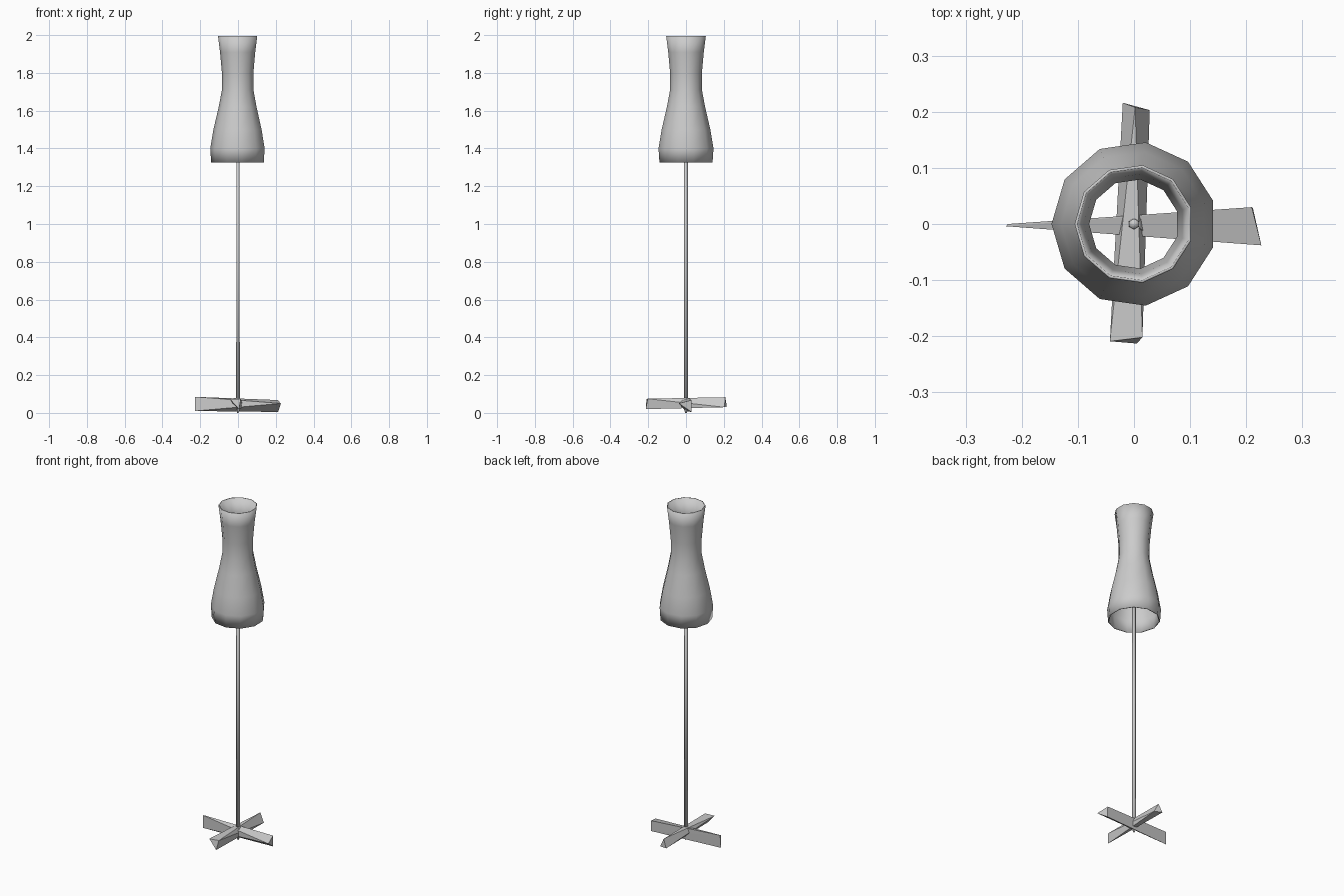
import bpy, bmesh
from math import cos, sin, tau

if "Cube" in bpy.data.objects:
    bpy.data.objects.remove(bpy.data.objects["Cube"])


def finish(bm, name, smooth=False):
    bmesh.ops.recalc_face_normals(bm, faces=bm.faces)
    mesh = bpy.data.meshes.new(name)
    bm.to_mesh(mesh)
    bm.free()
    ob = bpy.data.objects.new(name, mesh)
    bpy.context.collection.objects.link(ob)
    for p in mesh.polygons:
        p.use_smooth = smooth
    return ob


def lathe(name, profile, sides, smooth=False, caps=False):
    bm = bmesh.new()
    rings = [[bm.verts.new((r * cos(tau * (i + 0.5) / sides), r * sin(tau * (i + 0.5) / sides), z))
              for i in range(sides)] for r, z in profile]
    for a, b in zip(rings, rings[1:]):
        for i in range(sides):
            j = (i + 1) % sides
            bm.faces.new((a[i], a[j], b[j], b[i]))
    if caps:
        bm.faces.new(rings[0][::-1])
        bm.faces.new(rings[-1])
    return finish(bm, name, smooth)


def hull(name, points):
    bm = bmesh.new()
    for p in points:
        bm.verts.new(p)
    res = bmesh.ops.convex_hull(bm, input=bm.verts)
    loose = [v for v in bm.verts if not v.link_faces]
    bmesh.ops.delete(bm, geom=loose, context='VERTS')
    return finish(bm, name)


# Open waisted shade with a thin wall
shade = lathe("lamp_shade", [(0.137, 1.325), (0.142, 1.40), (0.125, 1.50), (0.097, 1.62),
                             (0.080, 1.71), (0.080, 1.80), (0.090, 1.91), (0.101, 1.995)],
              11, smooth=True)
wall = shade.modifiers.new("wall", 'SOLIDIFY')
wall.thickness = 0.005
wall.offset = -1

# Slim pole running up inside the shade
lathe("pole", [(0.011, 0.07), (0.0095, 1.58)], 6, smooth=True, caps=True)

# Small faceted hub under the pole
lathe("base_hub", [(0.004, 0.0), (0.027, 0.06), (0.012, 0.078)], 5, caps=True)

# Two crossed, tapering foot bars
hull("foot_bar_side", [(-0.228, -0.004, 0.01), (-0.228, -0.004, 0.085), (-0.225, 0.0, 0.085),
                       (0.21, 0.03, 0.068), (0.227, -0.038, 0.05), (0.212, 0.028, 0.005)])
hull("foot_bar_front", [(-0.043, -0.209, 0.073), (0.015, -0.202, 0.075), (0.005, -0.213, 0.02),
                        (-0.02, 0.216, 0.035), (0.028, 0.203, 0.03), (0.002, 0.208, 0.083)])
